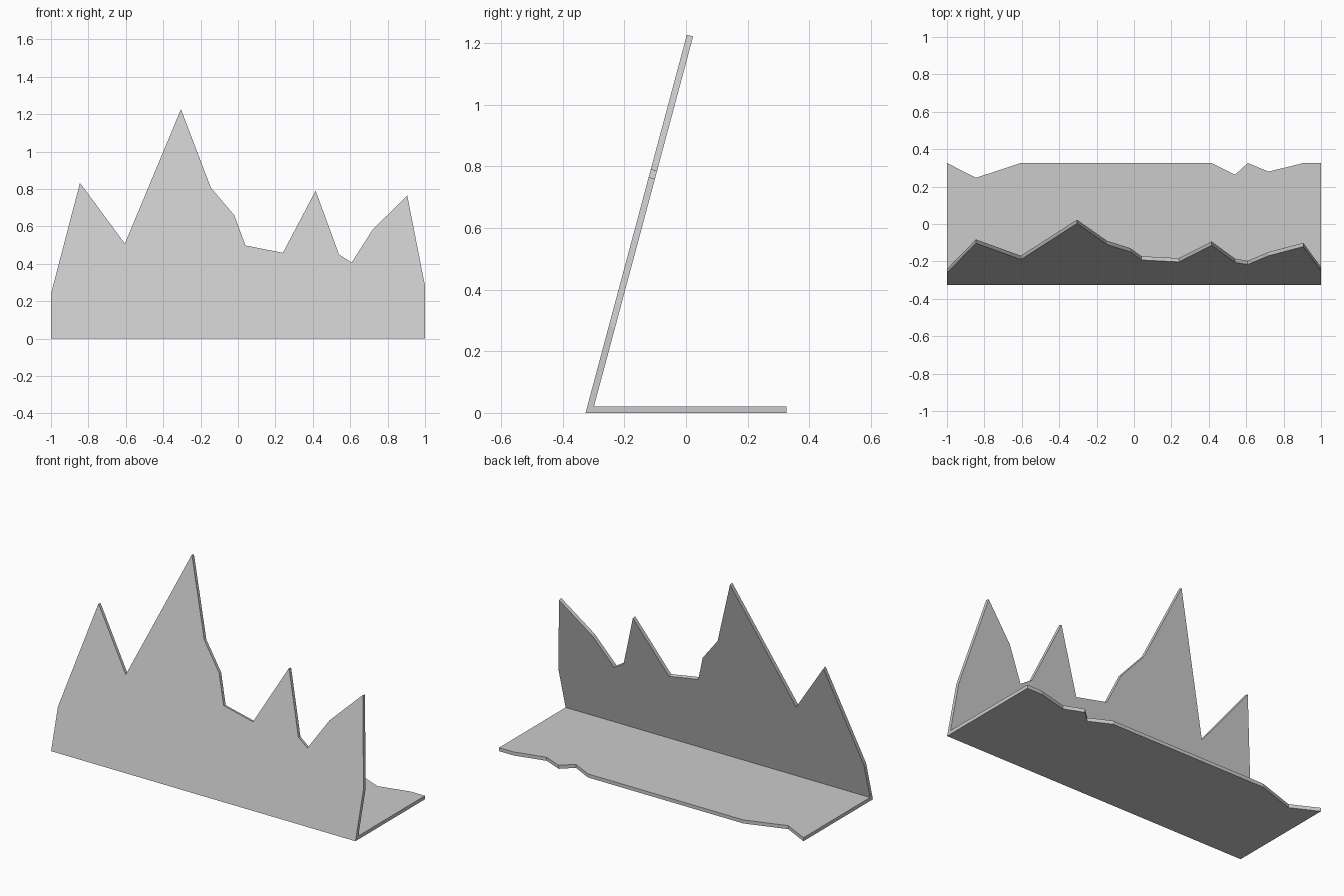
import bpy, bmesh
from math import radians, sin, cos, tan

if "Cube" in bpy.data.objects:
    bpy.data.objects.remove(bpy.data.objects["Cube"])

LEAN = radians(15)      # backward tilt of the skyline panel
T = 0.021               # sheet thickness
D = 0.326               # half depth of the base

# skyline of the leaning panel (x, z), left to right
skyline = [(-1, .24), (-.845, .833), (-.605, .508), (-.305, 1.227), (-.145, .807),
           (-.02, .66), (.04, .498), (.24, .459), (.415, .791), (.54, .45),
           (.608, .407), (.72, .583), (.905, .765), (1, .281)]
# back outline of the base (x, y), left to right
back_edge = [(-1, D), (-.845, .247), (-.605, D), (.415, D), (.54, .263),
             (.608, D), (.72, .28), (.905, D), (1, D)]

bm = bmesh.new()


def slab(outer, inner):
    """Sheet between two matching outlines; first edge is the open mitre joint."""
    a = [bm.verts.new(p) for p in outer]
    b = [bm.verts.new(p) for p in inner]
    bm.faces.new(a)
    bm.faces.new(b[::-1])
    n = len(a)
    for i in range(1, n):
        j = (i + 1) % n
        bm.faces.new((a[j], a[i], b[i], b[j]))


# shared fold: outer corner and inner crease
crease_y = -D + T * tan(LEAN) + T / cos(LEAN)
fold_out = [(-1, -D, 0), (1, -D, 0)]
fold_in = [(-1, crease_y, T), (1, crease_y, T)]

# leaning panel
front = [(x, -D + z * tan(LEAN), z) for x, z in reversed(skyline)]
rear = [(x, y + T * cos(LEAN), z - T * sin(LEAN)) for x, y, z in front]
slab(fold_out + front, fold_in + rear)

# base plate
slab(fold_out + [(x, y, 0) for x, y in reversed(back_edge)],
     fold_in + [(x, y, T) for x, y in reversed(back_edge)])

# weld the two sheets along the fold
bmesh.ops.remove_doubles(bm, verts=bm.verts[:], dist=1e-4)
bmesh.ops.recalc_face_normals(bm, faces=bm.faces[:])
mesh = bpy.data.meshes.new("folded_skyline_stand")
bm.to_mesh(mesh)
bm.free()
bpy.context.collection.objects.link(bpy.data.objects.new("folded_skyline_stand", mesh))
